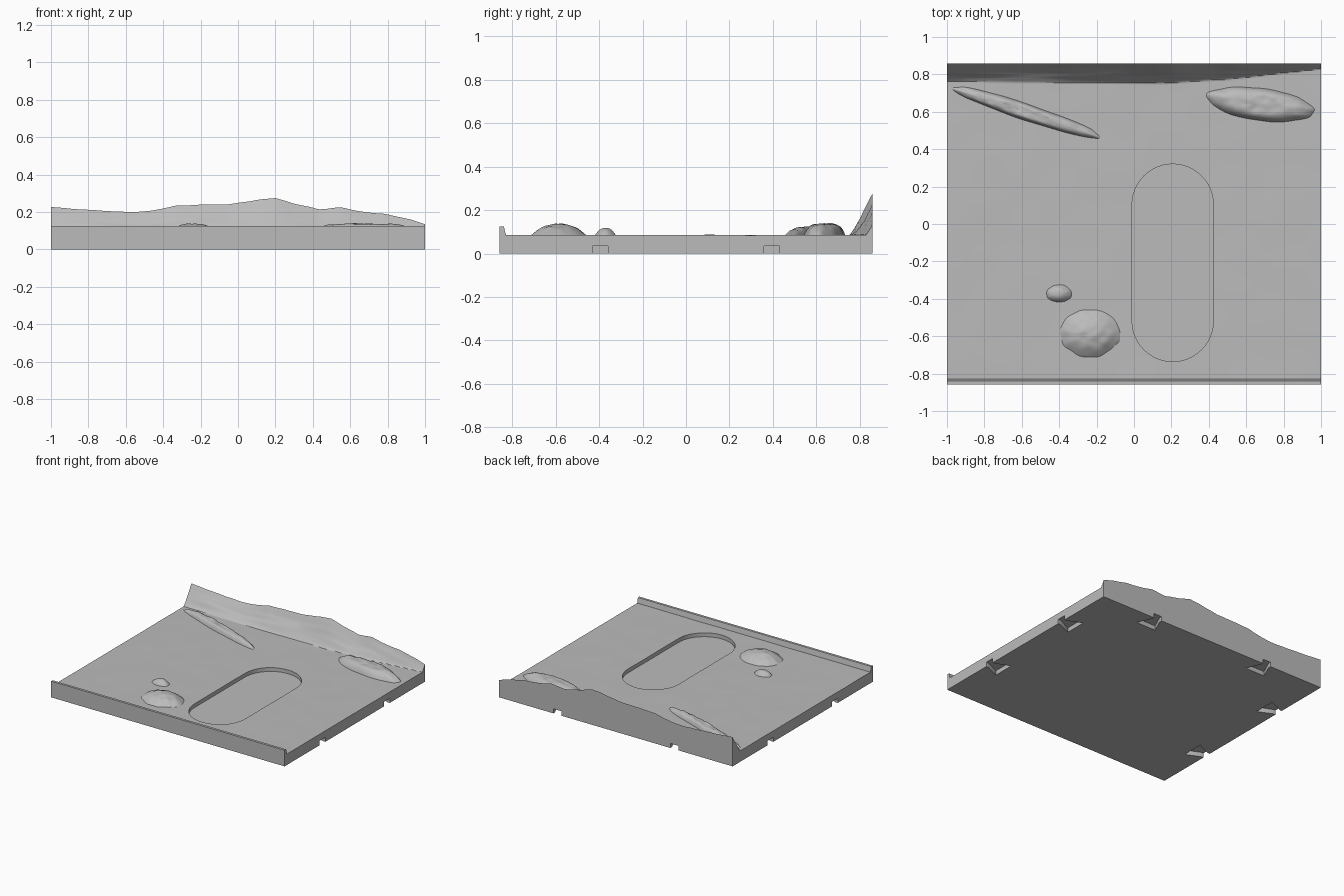
import bpy, bmesh, math
from mathutils import Vector, noise

if "Cube" in bpy.data.objects:
    bpy.data.objects.remove(bpy.data.objects["Cube"])

stone = bpy.data.materials.new("stone_grey")
stone.diffuse_color = (0.5, 0.5, 0.5, 1)
stone.use_nodes = True
stone.node_tree.nodes["Principled BSDF"].inputs["Base Color"].default_value = stone.diffuse_color

HX, HY, GROUND, LIP = 1.0, 0.858, 0.085, 0.125
CREST = [(-1, .228), (-.85, .215), (-.6, .2), (-.46, .205), (-.33, .235), (-.05, .242), (.05, .257),
         (.2, .275), (.3, .245), (.43, .216), (.55, .225), (.68, .2), (.78, .19), (.92, .16), (1, .135)]
FOOT = [(-1, .762), (.15, .752), (.5, .772), (1, .83)]


def lerp(table, x):
    for (x0, a), (x1, b) in zip(table, table[1:]):
        if x <= x1:
            return a + (b - a) * (x - x0) / (x1 - x0)
    return table[-1][1]


def finish(name, bm):
    bmesh.ops.recalc_face_normals(bm, faces=bm.faces[:])
    me = bpy.data.meshes.new(name)
    bm.to_mesh(me)
    bm.free()
    me.materials.append(stone)
    ob = bpy.data.objects.new(name, me)
    bpy.context.collection.objects.link(ob)
    return ob


def smooth(ob, angle=32):
    bpy.ops.object.select_all(action='DESELECT')
    ob.select_set(True)
    bpy.context.view_layer.objects.active = ob
    bpy.ops.object.shade_smooth_by_angle(angle=math.radians(angle))


def prism(name, outline, z0, z1):
    bm = bmesh.new()
    face = bm.faces.new([bm.verts.new((x, y, z0)) for x, y in outline])
    ext = bmesh.ops.extrude_face_region(bm, geom=[face])["geom"]
    bmesh.ops.translate(bm, vec=(0, 0, z1 - z0), verts=[v for v in ext if isinstance(v, bmesh.types.BMVert)])
    ob = finish(name, bm)
    ob.hide_render = True
    return ob


def terrain_height(x, y):
    # front lip, gently uneven ground, then the rising bank at the back
    if y <= -.839:
        return LIP
    z = GROUND + .0018 * noise.noise(Vector((x * 5, y * 5, 2)))
    foot = lerp(FOOT, x)
    if y > foot:
        t = (y - foot) / (HY - foot)
        ripple = .012 * noise.noise(Vector((x * 3, y * 45, 7))) * math.sin(math.pi * t)
        z += (lerp(CREST, x) + .003 * noise.noise(Vector((x * 12, 0, 4))) - GROUND) * t ** 1.15 + ripple
    return z


# Ground slab with lip and bank
cols = [-HX + 2 * HX * i / 120 for i in range(121)]
rows = [-HY, -.839, -.83] + [-.83 + 1.57 * j / 60 for j in range(1, 61)] + [.74 + (HY - .74) * j / 16 for j in range(1, 17)]
bm = bmesh.new()
grid = [[bm.verts.new((x, y, terrain_height(x, y))) for x in cols] for y in rows]
for a, b in zip(grid, grid[1:]):
    for i in range(len(cols) - 1):
        bm.faces.new((a[i], a[i + 1], b[i + 1], b[i]))
low = [bm.verts.new((x, y, 0)) for x, y in ((-HX, -HY), (HX, -HY), (HX, HY), (-HX, HY))]
edges = [grid[0], [r[-1] for r in grid], grid[-1][::-1], [r[0] for r in grid][::-1]]
for k, top in enumerate(edges):
    bm.faces.new([low[k], low[(k + 1) % 4]] + top[::-1])
bm.faces.new(low[::-1])
slab = finish("ground_slab", bm)

# Oval recess cutter
R, CX, Y0, Y1 = .2175, .207, -.518, .103
oval = [(CX + R * math.cos(math.pi * i / 24), Y1 + R * math.sin(math.pi * i / 24)) for i in range(25)]
oval += [(CX - R * math.cos(math.pi * i / 24), Y0 - R * math.sin(math.pi * i / 24)) for i in range(25)]
cutters = [prism("recess_cutter", oval, .055, .3)]

# Dovetail clip notches on the right, left and back edges
dovetail = [(.02, -.035), (.02, .035), (-.02, .035), (-.13, .085), (-.13, -.085), (-.02, -.035)]
for s in (-.395, .395):
    cutters.append(prism("notch_cutter", [(HX + d, s + w) for d, w in dovetail], -.05, .035))
    cutters.append(prism("notch_cutter", [(-HX - d, s + w) for d, w in dovetail], -.05, .035))
    cutters.append(prism("notch_cutter", [(s * 1.27 + w, HY + d) for d, w in dovetail], -.05, .035))

bpy.context.view_layer.objects.active = slab
for c in cutters:
    mod = slab.modifiers.new("cut", 'BOOLEAN')
    mod.operation, mod.solver, mod.object = 'DIFFERENCE', 'EXACT', c
    bpy.ops.object.modifier_apply(modifier=mod.name)
for c in cutters:
    bpy.data.objects.remove(c)
smooth(slab)


def mound(name, cx, cy, rx, ry, tilt, height, power, rough, rings=14, segs=56):
    # rough heap: high power gives a flat top with steep sides
    bm = bmesh.new()
    ca, sa = math.cos(math.radians(tilt)), math.sin(math.radians(tilt))

    def point(r, a):
        wob = 1 + .07 * noise.noise(Vector((math.cos(a) * 2, math.sin(a) * 2, cx * 9)))
        u, v = rx * r * wob * math.cos(a), ry * r * wob * math.sin(a)
        x, y = cx + u * ca - v * sa, cy + u * sa + v * ca
        z = GROUND - .006 + (height + .006) * (1 - r ** power)
        z += rough * noise.noise(Vector((x * 22, y * 22, 3))) * (1 - r ** 4)
        return bm.verts.new((x, y, z))

    centre = point(0, 0)
    loops = [[point((k / rings) ** .8, 2 * math.pi * i / segs) for i in range(segs)] for k in range(1, rings + 1)]
    for i in range(segs):
        j = (i + 1) % segs
        bm.faces.new((centre, loops[0][i], loops[0][j]))
        for a, b in zip(loops, loops[1:]):
            bm.faces.new((a[i], b[i], b[j], a[j]))
    smooth(finish(name, bm), 40)


mound("large_mound", -.235, -.585, .17, .132, 0, .052, 2.2, .008)
mound("small_mound", -.4, -.372, .072, .05, 0, .032, 2.4, .005)
mound("right_heap", .675, .64, .295, .088, -8, .052, 5, .008)
mound("left_heap", -.575, .597, .43, .045, -18.5, .036, 5, .01, segs=90)
